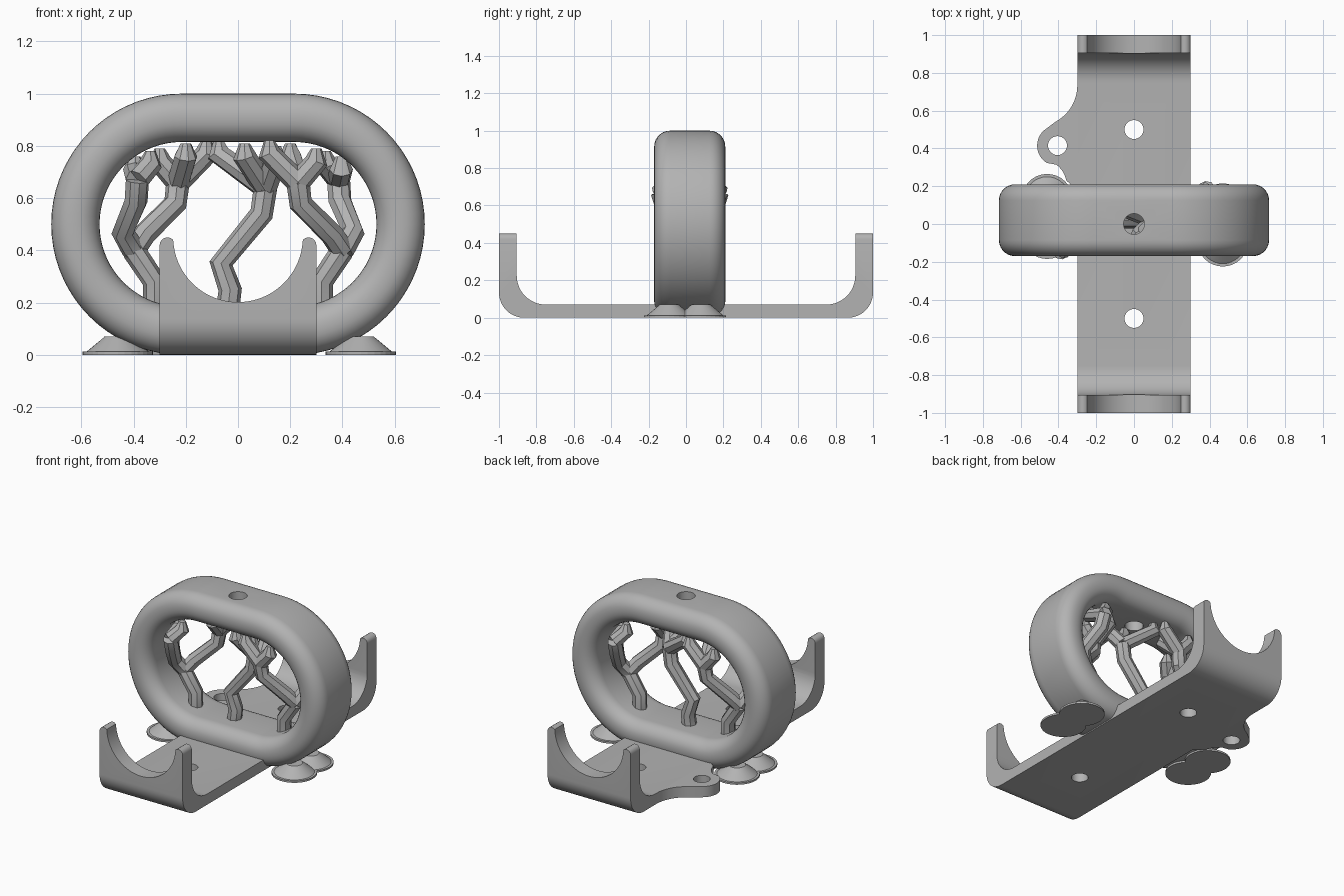
import bpy, bmesh, math
from mathutils import Vector

cube = bpy.data.objects.get("Cube")
if cube:
    bpy.data.objects.remove(cube, do_unlink=True)

colour = (0.45, 0.45, 0.45, 1)
grey = bpy.data.materials.new("plain_grey")
grey.use_nodes = True
grey.diffuse_color = colour
grey.node_tree.nodes["Principled BSDF"].inputs["Base Color"].default_value = colour


def add_object(name, data):
    obj = bpy.data.objects.new(name, data)
    bpy.context.collection.objects.link(obj)
    data.materials.append(grey)
    return obj


def mesh_object(name, bm):
    bmesh.ops.recalc_face_normals(bm, faces=bm.faces)
    mesh = bpy.data.meshes.new(name)
    bm.to_mesh(mesh)
    bm.free()
    return add_object(name, mesh)


def select(obj):
    bpy.ops.object.select_all(action='DESELECT')
    obj.select_set(True)
    bpy.context.view_layer.objects.active = obj


def smooth(obj):
    select(obj)
    bpy.ops.object.shade_smooth_by_angle(angle=math.radians(35))


def prism(name, points, direction):
    """Extrude a closed outline of 3D points along a direction."""
    bm = bmesh.new()
    face = bm.faces.new([bm.verts.new(p) for p in points])
    new = bmesh.ops.extrude_face_region(bm, geom=[face])["geom"]
    bmesh.ops.translate(bm, vec=direction,
                        verts=[v for v in new if isinstance(v, bmesh.types.BMVert)])
    return mesh_object(name, bm)


def cone(name, x, y, bottom, top, bottom_radius, top_radius):
    bm = bmesh.new()
    bmesh.ops.create_cone(bm, cap_ends=True, segments=32, radius1=bottom_radius,
                          radius2=top_radius, depth=top - bottom)
    bmesh.ops.translate(bm, vec=(x, y, (bottom + top) / 2), verts=bm.verts)
    return mesh_object(name, bm)


def cut(obj, cutter):
    cutter.hide_render = True
    mod = obj.modifiers.new("cut", 'BOOLEAN')
    mod.operation, mod.object, mod.solver = 'DIFFERENCE', cutter, 'EXACT'
    select(obj)
    bpy.ops.object.modifier_apply(modifier=mod.name)
    bpy.data.objects.remove(cutter, do_unlink=True)


def drill(obj, x, y, z, radius):
    cut(obj, cone("hole_cutter", x, y, z - 0.2, z + 0.2, radius, radius))


def arc(cx, cy, radius, start, end, steps=12):
    angles = [math.radians(start + (end - start) * i / steps) for i in range(steps + 1)]
    return [(cx + radius * math.cos(a), cy + radius * math.sin(a)) for a in angles]


# Cradle: bent U profile, extruded across the width
half_width, wall_top, wall_inside, plate = 0.3, 0.45, 0.905, 0.07
outer_bend, inner_bend = 0.135, 0.155
half = arc(1 - outer_bend, outer_bend, outer_bend, -90, 0)
half += [(1, wall_top), (wall_inside, wall_top)]
half += arc(wall_inside - inner_bend, plate + inner_bend, inner_bend, 0, -90)
profile = half + [(-y, z) for y, z in reversed(half)]
cradle = prism("cradle", [(-half_width, y, z) for y, z in profile], (2 * half_width, 0, 0))

# Scooped end walls with rounded horn tips
horn = 0.03
edge = [(-0.4, 0.6), (-0.4, wall_top - horn)]
edge += arc(horn - half_width, wall_top - horn, horn, 180, 45, 6)
edge += arc(0, wall_top, 0.248, 184, 270, 20)
edge += [(-x, z) for x, z in reversed(edge[:-1])]
cut(cradle, prism("scoop_cutter", [(x, -2, z) for x, z in edge], (0, 4, 0)))
for y in (-0.5, 0.5):
    drill(cradle, 0, y, 0, 0.05)
smooth(cradle)

# Side ear with concave shoulders and its own screw hole
ear_x, ear_y = -0.405, 0.415
outline = arc(-0.52, 0.735, 0.22, 0, -62)
outline += arc(ear_x, ear_y, 0.108, 122, 238)
outline += arc(-0.5, 0.2, 0.145, 52, 12) + [(-0.29, 0.17), (-0.29, 0.735)]
ear = prism("side_ear", [(x, y, 0) for x, y in outline], (0, 0, plate))
drill(ear, ear_x, ear_y, 0, 0.05)
smooth(ear)

# Stadium ring: rounded section swept round two half circles
depth, width, corner, middle_y = 0.185, 0.38, 0.085, 0.02
section = []
for quarter, (sy, sd) in enumerate(((1, 1), (-1, 1), (-1, -1), (1, -1))):
    section += arc(middle_y + sy * (width / 2 - corner), sd * (depth / 2 - corner),
                   corner, quarter * 90, quarter * 90 + 90, 7)
bm = bmesh.new()
loops = []
for side in (1, -1):
    for cos, sin in arc(0, 0, side, -90, 90, 36):
        loops.append([bm.verts.new((side * 0.215 + (0.5 - depth / 2 + d) * cos, y,
                                    0.5 + (0.5 - depth / 2 + d) * sin)) for y, d in section])
for i, loop in enumerate(loops):
    before = loops[i - 1]
    for j in range(len(section)):
        bm.faces.new((before[j - 1], before[j], loop[j], loop[j - 1]))
ring = mesh_object("stadium_ring", bm)
drill(ring, 0, 0, 1, 0.055)
smooth(ring)

# Flared feet under the ring ends, two overlapping lobes each
for side, x, y, step in (("left", 0.47, -0.09, 0.17), ("right", -0.46, 0.13, -0.18)):
    for n in range(2):
        cone(f"{side}_foot_pad_{n}", x, y + n * step, 0, 0.012, 0.135, 0.135)
        smooth(cone(f"{side}_foot_flare_{n}", x, y + n * step, 0.012, plate, 0.12, 0.05))


def strut(name, points, tip=False):
    """Round bar through the points; a tip ends in a blunt point."""
    curve = bpy.data.curves.new(name, 'CURVE')
    curve.dimensions = '3D'
    curve.bevel_depth, curve.bevel_resolution, curve.use_fill_caps = 0.045, 2, True
    path = [Vector(p) for p in points]
    if tip:
        path.append(path[-1] + Vector((0, 0, 0.05)))
    spline = curve.splines.new('POLY')
    spline.points.add(len(path) - 1)
    for point, position in zip(spline.points, path):
        point.co = (*position, 1)
    if tip:
        spline.points[-1].radius = 0.45
    obj = add_object(name, curve)
    select(obj)
    bpy.ops.object.convert(target='MESH')
    smooth(obj)


def limb(name, turn, points, tips):
    """A bar that splits into tips; turn = -1 gives the opposite side."""
    placed = [(turn * x, middle_y + turn * y, z) for x, y, z in points]
    strut(name, placed)
    for n, (dx, dy, dz) in enumerate(tips):
        x, y, z = placed[-1]
        strut(f"{name}_tip_{n}", [placed[-1], (x + turn * dx, y + turn * dy, z + dz)], True)


# Branching struts inside the ring: one in the middle, a forked one on each side
limb("middle_strut", 1,
     [(-0.04, 0, 0.17), (-0.03, 0, 0.25), (-0.065, 0, 0.35), (0.09, 0, 0.54), (0.105, 0, 0.64)],
     [(-0.18, 0.07, 0.13), (-0.08, -0.08, 0.12), (0.04, -0.08, 0.11)])
for side, turn in (("left", 1), ("right", -1)):
    fork = (0.4, 0, 0.4)
    limb(f"{side}_strut_trunk", turn, [(0.32, 0, 0.17), (0.32, 0, 0.28), fork], [])
    limb(f"{side}_strut_outer", turn,
         [fork, (0.44, 0.04, 0.47), (0.39, 0.14, 0.59), (0.385, 0.165, 0.67)],
         [(-0.05, -0.05, 0.06), (0.01, -0.12, 0.04)])
    limb(f"{side}_strut_inner", turn,
         [fork, (0.36, -0.04, 0.46), (0.24, -0.11, 0.58), (0.23, -0.12, 0.66)],
         [(-0.11, 0, 0.11), (-0.03, 0.11, 0.1), (0.07, 0, 0.08)])
